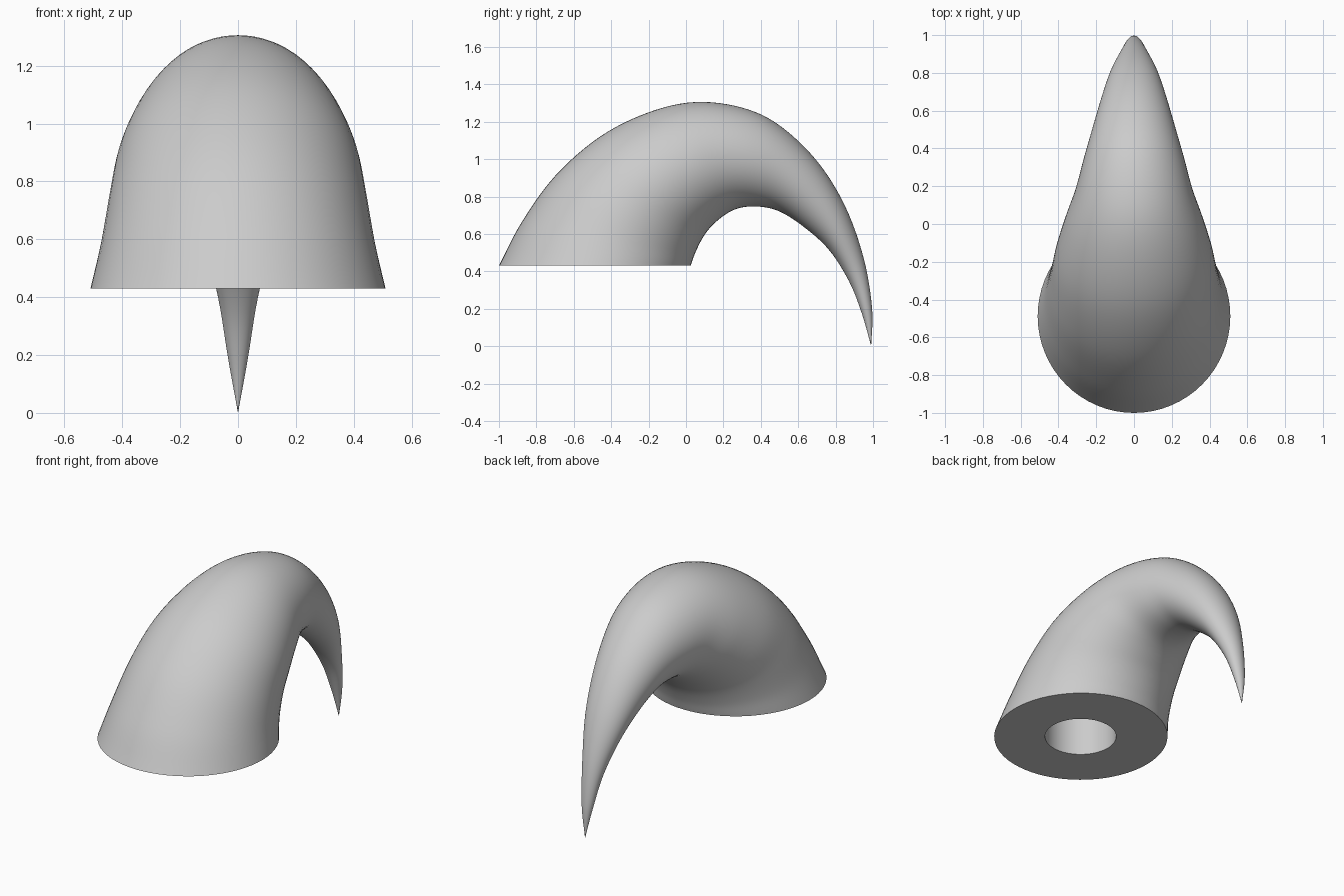
import bpy, bmesh, math
from mathutils import Vector

cube = bpy.data.objects.get("Cube")
if cube:
    bpy.data.objects.remove(cube)

SEGMENTS = 64
STEPS = 6

# Stations along the horn: outer y, outer z, inner y, inner z, half width
STATIONS = [
    (-1.0, .43, .025, .43, .51),
    (-.88, .66, .05, .50, .475),
    (-.70, .91, .09, .58, .445),
    (-.46, 1.12, .14, .645, .415),
    (-.20, 1.25, .22, .71, .365),
    (.05, 1.305, .30, .742, .31),
    (.30, 1.275, .40, .745, .265),
    (.50, 1.18, .50, .72, .222),
    (.70, .99, .62, .645, .175),
    (.85, .75, .76, .52, .125),
    (.95, .47, .87, .35, .07),
    (.995, .20, .94, .175, .034),
    (.99, 0, .99, 0, 0),
]


def smooth_path(points):
    """Catmull-Rom interpolation of the stations."""
    pts = [Vector(p) for p in points]
    pts = [2 * pts[0] - pts[1]] + pts + [2 * pts[-1] - pts[-2]]
    out = []
    for a, b, c, d in zip(pts, pts[1:], pts[2:], pts[3:]):
        for k in range(STEPS):
            t = k / STEPS
            out.append(b + .5 * t * (c - a + t * (2 * a - 5 * b + 4 * c - d
                                                  + t * (3 * (b - c) + d - a))))
    return out


def add_ring(bm, outer, inner, width):
    """Elliptical ring spanning the outer and inner edges of the bend."""
    centre, half = (outer + inner) / 2, (outer - inner) / 2
    angles = [math.tau * i / SEGMENTS for i in range(SEGMENTS)]
    return [bm.verts.new(centre + half * math.cos(a)
                         + Vector((width * math.sin(a), 0, 0))) for a in angles]


bm = bmesh.new()
rings = []

# Blind socket in the base: floor ring, then rim ring
for z in (.83, .43):
    rings.append(add_ring(bm, Vector((0, -.70, z)), Vector((0, -.28, z)), .21))

# Tapering curved body
for oy, oz, iy, iz, w in smooth_path(STATIONS):
    rings.append(add_ring(bm, Vector((0, oy, oz)), Vector((0, iy, iz)), w))

for lower, upper in zip(rings, rings[1:]):
    for i in range(SEGMENTS):
        j = (i + 1) % SEGMENTS
        bm.faces.new((lower[i], lower[j], upper[j], upper[i]))

# Socket floor and pointed tip
bm.faces.new(rings[0])
tip = bm.verts.new((0, .99, 0))
for i in range(SEGMENTS):
    bm.faces.new((rings[-1][i], rings[-1][(i + 1) % SEGMENTS], tip))
bmesh.ops.recalc_face_normals(bm, faces=bm.faces)

mesh = bpy.data.meshes.new("horn")
bm.to_mesh(mesh)
bm.free()
horn = bpy.data.objects.new("horn", mesh)
bpy.context.collection.objects.link(horn)

# Plain grey material
grey = bpy.data.materials.new("light grey")
grey.use_nodes = True
colour = (.6, .6, .6, 1)
grey.diffuse_color = colour
grey.node_tree.nodes["Principled BSDF"].inputs["Base Color"].default_value = colour
mesh.materials.append(grey)

# Smooth skin with a crisp base and socket rim
bpy.ops.object.select_all(action='DESELECT')
horn.select_set(True)
bpy.context.view_layer.objects.active = horn
bpy.ops.object.shade_smooth_by_angle(angle=math.radians(35))
